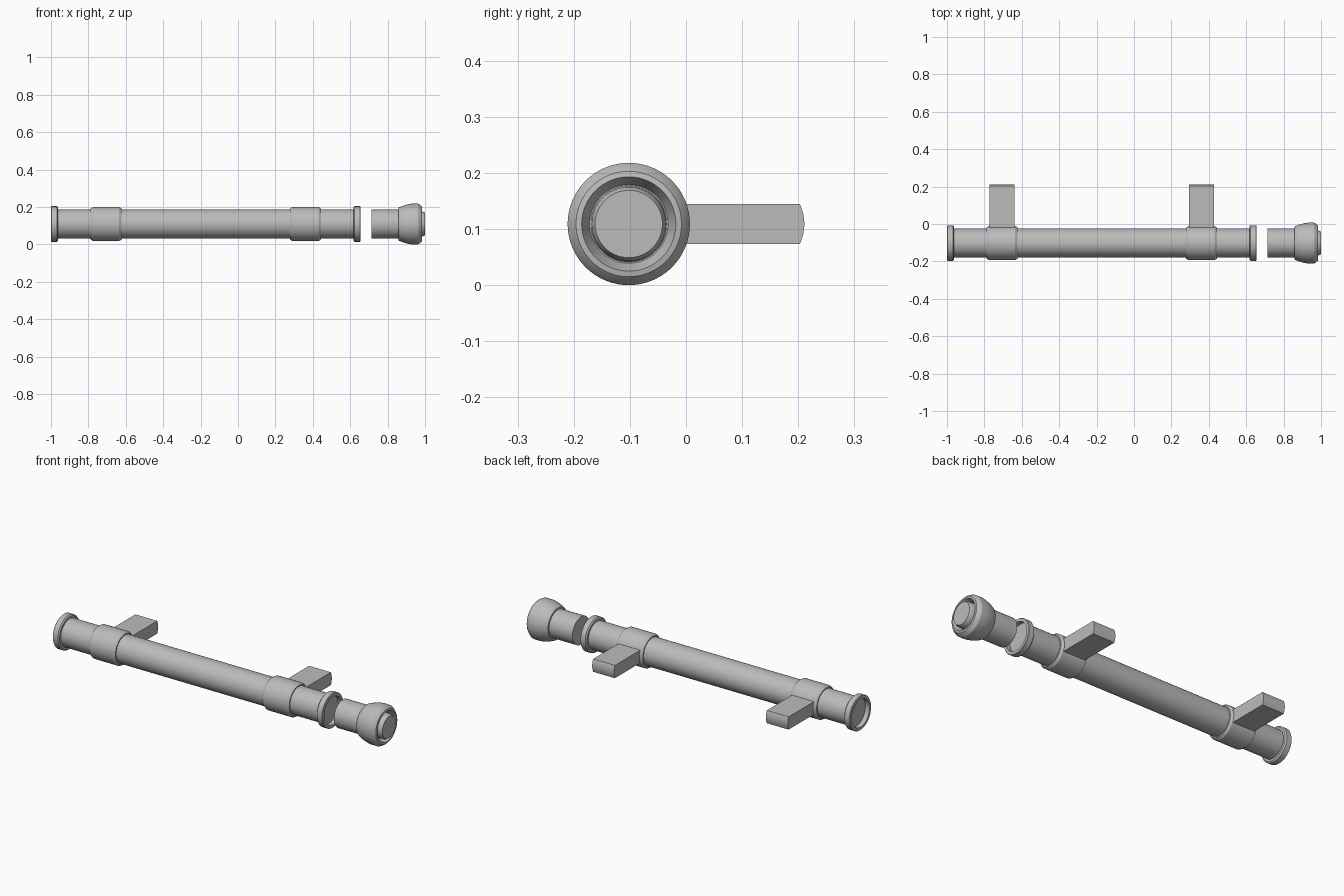
import bpy, bmesh, math
from mathutils import Vector

if "Cube" in bpy.data.objects:
    bpy.data.objects.remove(bpy.data.objects["Cube"])

AXIS = Vector((0, -0.102, 0.109))   # centre line of the bar

grey = bpy.data.materials.new("plain grey")
grey.diffuse_color = (0.5, 0.5, 0.5, 1)
grey.use_nodes = True
grey.node_tree.nodes["Principled BSDF"].inputs["Base Color"].default_value = grey.diffuse_color


def finish(name, bm):
    bmesh.ops.remove_doubles(bm, verts=bm.verts, dist=1e-5)
    bmesh.ops.recalc_face_normals(bm, faces=bm.faces)
    me = bpy.data.meshes.new(name)
    bm.to_mesh(me)
    bm.free()
    ob = bpy.data.objects.new(name, me)
    bpy.context.collection.objects.link(ob)
    me.materials.append(grey)
    ob.location = AXIS
    bpy.ops.object.select_all(action='DESELECT')
    ob.select_set(True)
    bpy.context.view_layer.objects.active = ob
    bpy.ops.object.shade_smooth_by_angle(angle=math.radians(25))
    return ob


def lathe(name, profile, closed=False):
    """Spin (x, radius) points about the bar's axis."""
    bm = bmesh.new()
    vs = [bm.verts.new((x, r, 0)) for x, r in profile]
    pairs = list(zip(vs, vs[1:])) + ([(vs[-1], vs[0])] if closed else [])
    es = [bm.edges.new(p) for p in pairs]
    bmesh.ops.spin(bm, geom=vs + es, cent=(0, 0, 0), axis=(1, 0, 0),
                   angle=math.tau, steps=64)
    return finish(name, bm)


# Main bar
lathe("bar", [(-0.975, 0), (-0.975, 0.077), (0.63, 0.077), (0.63, 0)])

# End rings, mirrored so the bar ends sit recessed inside them
for name, x, s in (("left_end_ring", -1.0, 1), ("right_end_ring", 0.655, -1)):
    lathe(name, [(x + s * dx, r) for dx, r in
                 ((0, 0.077), (0, 0.092), (0.003, 0.095), (0.032, 0.095),
                  (0.038, 0.088), (0.038, 0.077))], closed=True)

# Bracket collars and their wall arms
for side, cx in (("left", -0.705), ("right", 0.361)):
    lathe(side + "_collar", [(cx + dx, r) for dx, r in
          ((-0.083, 0.076), (-0.083, 0.083), (-0.07, 0.091),
           (0.07, 0.091), (0.083, 0.083), (0.083, 0.076))], closed=True)
    bm = bmesh.new()
    h, w = 0.0355, 0.067
    outline = [(0.06, h), (0.06, -h)]
    for i in range(9):                       # rounded outer end
        z = -h + 2 * h * i / 8
        outline.append((0.313 - 0.008 * (z / h) ** 2, z))
    face = bm.faces.new([bm.verts.new((cx - w, y, z)) for y, z in outline])
    ext = bmesh.ops.extrude_face_region(bm, geom=[face], use_keep_orig=True)
    bmesh.ops.translate(bm, vec=(2 * w, 0, 0),
                        verts=[v for v in ext["geom"] if isinstance(v, bmesh.types.BMVert)])
    finish(side + "_arm", bm)

# Detached end plug: shank, flared head with groove, and centre button
lathe("plug_shank", [(0.714, 0), (0.714, 0.077), (0.87, 0.077), (0.87, 0)])
lathe("plug_head", [(0.858, 0), (0.858, 0.086), (0.862, 0.09), (0.885, 0.099),
                    (0.91, 0.106), (0.93, 0.109), (0.962, 0.109), (0.972, 0.104),
                    (0.983, 0.094), (0.985, 0.084), (0.955, 0.07), (0.955, 0)])
lathe("plug_button", [(0.95, 0), (0.95, 0.068), (0.988, 0.066),
                      (1.0, 0.06), (1.0, 0)])
